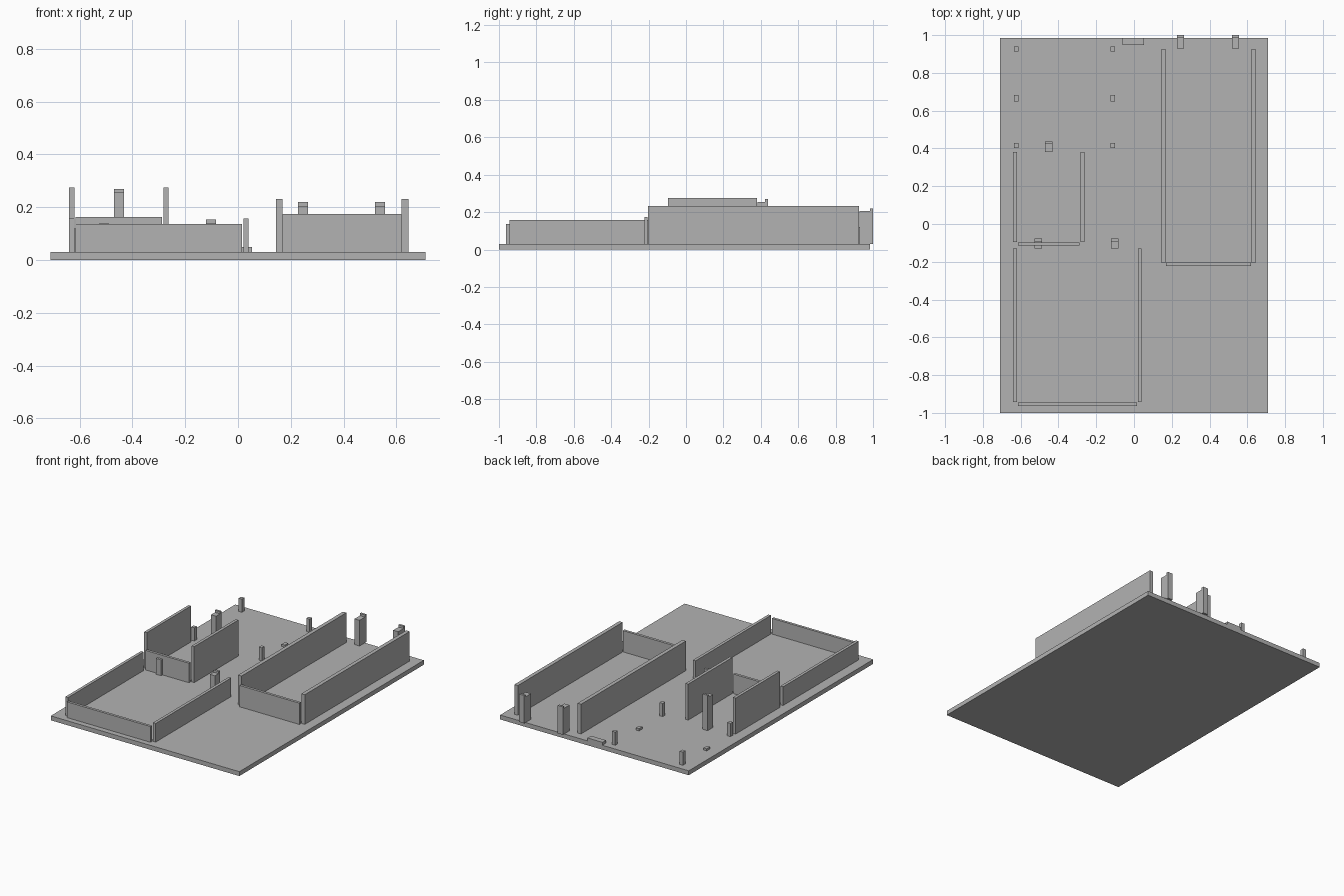
import bpy

cube = bpy.data.objects.get("Cube")
if cube:
    bpy.data.objects.remove(cube, do_unlink=True)

grey = bpy.data.materials.new("plain grey")
grey.use_nodes = True
colour = (0.45, 0.45, 0.45, 1)
grey.diffuse_color = colour
grey.node_tree.nodes["Principled BSDF"].inputs["Base Color"].default_value = colour

FLOOR = 0.03  # top of the base plate


def box(name, x, y, z):
    """Axis-aligned box from (low, high) ranges."""
    centre = [(a + b) / 2 for a, b in (x, y, z)]
    bpy.ops.mesh.primitive_cube_add(size=1, location=centre)
    obj = bpy.context.object
    obj.name = name
    obj.scale = [b - a for a, b in (x, y, z)]
    bpy.ops.object.transform_apply(location=False, rotation=False, scale=True)
    obj.data.materials.append(grey)


def tray(name, x, y, side_top, front_top, wall=0.02, gap=0.005):
    """Two side walls and a lower front wall, open at the back."""
    box(name + "_right_wall", (x[0], x[0] + wall), y, (FLOOR, side_top))
    box(name + "_left_wall", (x[1] - wall, x[1]), y, (FLOOR, side_top))
    box(name + "_front_wall", (x[0] + wall + gap, x[1] - wall - gap),
        (y[0] - 0.02, y[0] - 0.002), (FLOOR, front_top))


def clip(name, x, y, top, width=0.038, lip=0.015):
    """Upright block with a raised lip along its back."""
    xs = (x - width / 2, x + width / 2)
    box(name + "_block", xs, (y[0], y[1] - lip), (FLOOR, top))
    box(name + "_lip", xs, (y[1] - lip, y[1]), (FLOOR, top + lip))


# Base plate
box("base_plate", (-0.71, 0.71), (-1, 0.985), (0, FLOOR))

# Open trays
tray("front_tray", (-0.64, 0.04), (-0.943, -0.13), 0.157, 0.137)
tray("small_tray", (-0.64, -0.263), (-0.095, 0.38), 0.275, 0.163)
tray("long_tray", (0.143, 0.645), (-0.203, 0.925), 0.232, 0.175, wall=0.026, gap=0)

# Retaining clips behind each tray
for i, x in enumerate((-0.507, -0.102)):
    clip(f"front_tray_clip_{i}", x, (-0.13, -0.077), 0.138)
clip("small_tray_clip", -0.451, (0.382, 0.438), 0.255)
for i, x in enumerate((0.247, 0.538)):
    clip(f"long_tray_clip_{i}", x, (0.928, 1.0), 0.205)

# Board supports: tall pegs at the corners, low pads between
for side, x in (("right", -0.623), ("left", -0.113)):
    for part, y, half, top in (("front_peg", 0.416, 0.013, 0.12),
                               ("middle_pad", 0.666, 0.018, 0.045),
                               ("back_peg", 0.927, 0.013, 0.12)):
        box(f"{side}_{part}", (x - 0.012, x + 0.012), (y - half, y + half), (FLOOR, top))

# Low ledge at the back edge
box("back_ledge", (-0.06, 0.053), (0.947, 0.985), (FLOOR, 0.05))
